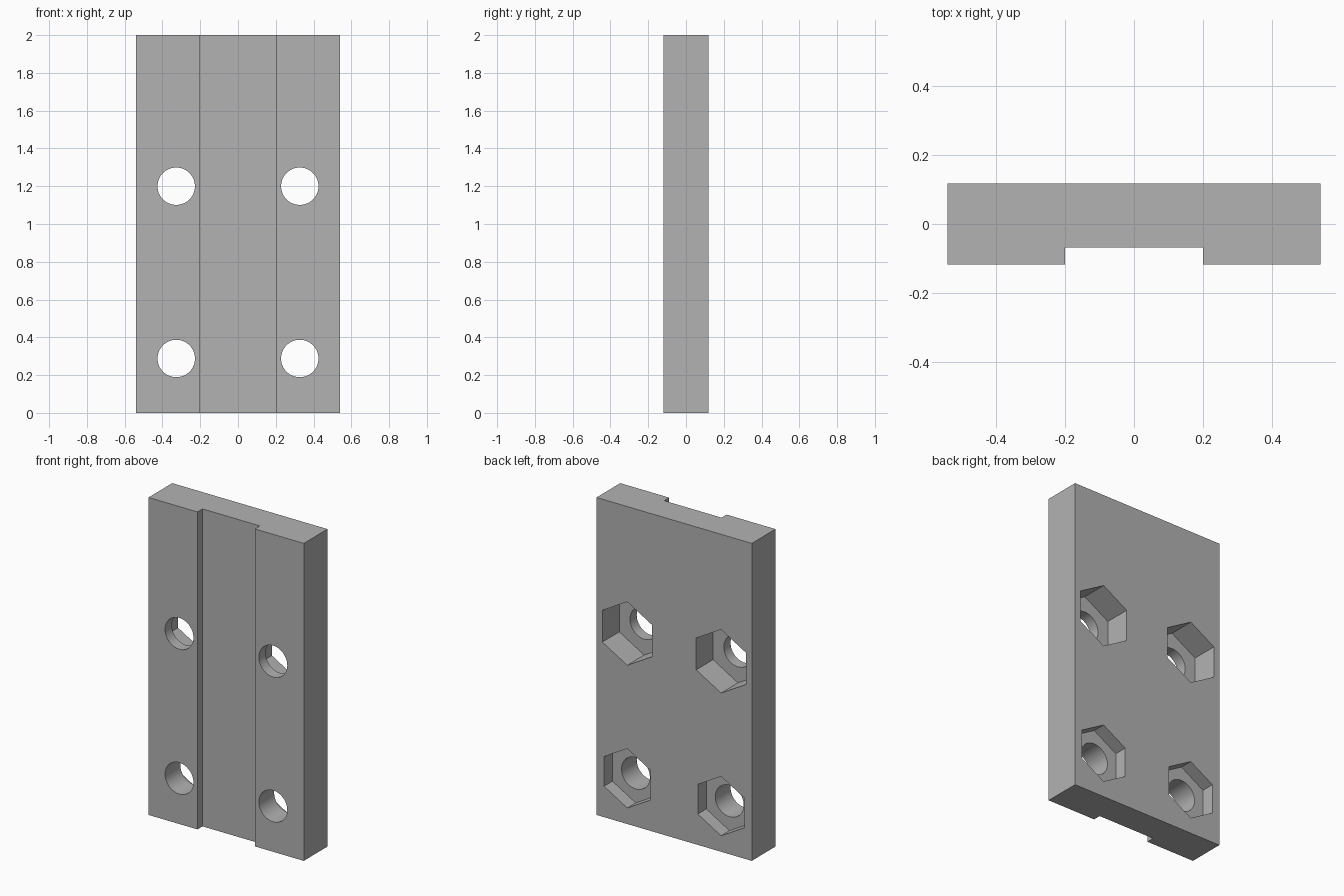
import bpy
import bmesh
from math import radians

cube = bpy.data.objects.get("Cube")
if cube:
    bpy.data.objects.remove(cube, do_unlink=True)

HALF_W, HALF_D, HEIGHT = 0.541, 0.118, 2.0
SLOT_HALF, SLOT_Y = 0.2, -0.068
HOLE_X, HOLE_R = 0.327, 0.099

grey = bpy.data.materials.new("plain_grey")
grey.use_nodes = True
colour = (0.448, 0.448, 0.448, 1)
grey.diffuse_color = colour
grey.node_tree.nodes["Principled BSDF"].inputs["Base Color"].default_value = colour

# Plate: grooved cross-section extruded upwards
half = [(SLOT_HALF, SLOT_Y), (SLOT_HALF, -HALF_D), (HALF_W, -HALF_D), (HALF_W, HALF_D)]
profile = half + [(-x, y) for x, y in reversed(half)]
bm = bmesh.new()
base = bm.faces.new([bm.verts.new((x, y, 0)) for x, y in profile])
top = bmesh.ops.extrude_face_region(bm, geom=[base])["geom"]
bmesh.ops.translate(bm, vec=(0, 0, HEIGHT),
                    verts=[g for g in top if isinstance(g, bmesh.types.BMVert)])
bmesh.ops.recalc_face_normals(bm, faces=bm.faces)
mesh = bpy.data.meshes.new("mounting_plate")
bm.to_mesh(mesh)
bm.free()
plate = bpy.data.objects.new("mounting_plate", mesh)
bpy.context.collection.objects.link(plate)
mesh.materials.append(grey)


def cut(name, sides, radius, x, z, y_front, y_back):
    """Subtract a prism lying along y from the plate."""
    bpy.ops.mesh.primitive_cylinder_add(
        vertices=sides, radius=radius, depth=y_back - y_front,
        location=(x, (y_front + y_back) / 2, z), rotation=(radians(90), 0, 0))
    cutter = bpy.context.object
    cutter.name = name
    cutter.hide_render = True
    cutter.data.materials.append(grey)
    mod = plate.modifiers.new(name, 'BOOLEAN')
    mod.operation = 'DIFFERENCE'
    mod.solver = 'EXACT'
    mod.object = cutter
    bpy.context.view_layer.objects.active = plate
    bpy.ops.object.modifier_apply(modifier=name)
    bpy.data.objects.remove(cutter, do_unlink=True)


# Bolt holes with hexagonal nut pockets in the back; upper pockets are deeper
for z, hex_r, depth in ((1.2, 0.2, 0.168), (0.288, 0.187, 0.084)):
    for x in (-HOLE_X, HOLE_X):
        cut("nut_pocket_cutter", 6, hex_r, x, z, HALF_D - depth, HALF_D + 0.1)
        cut("bolt_hole_cutter", 64, HOLE_R, x, z, -HALF_D - 0.1, HALF_D + 0.1)

bpy.ops.object.select_all(action='DESELECT')
plate.select_set(True)
bpy.context.view_layer.objects.active = plate
bpy.ops.object.shade_smooth_by_angle(angle=radians(30))
